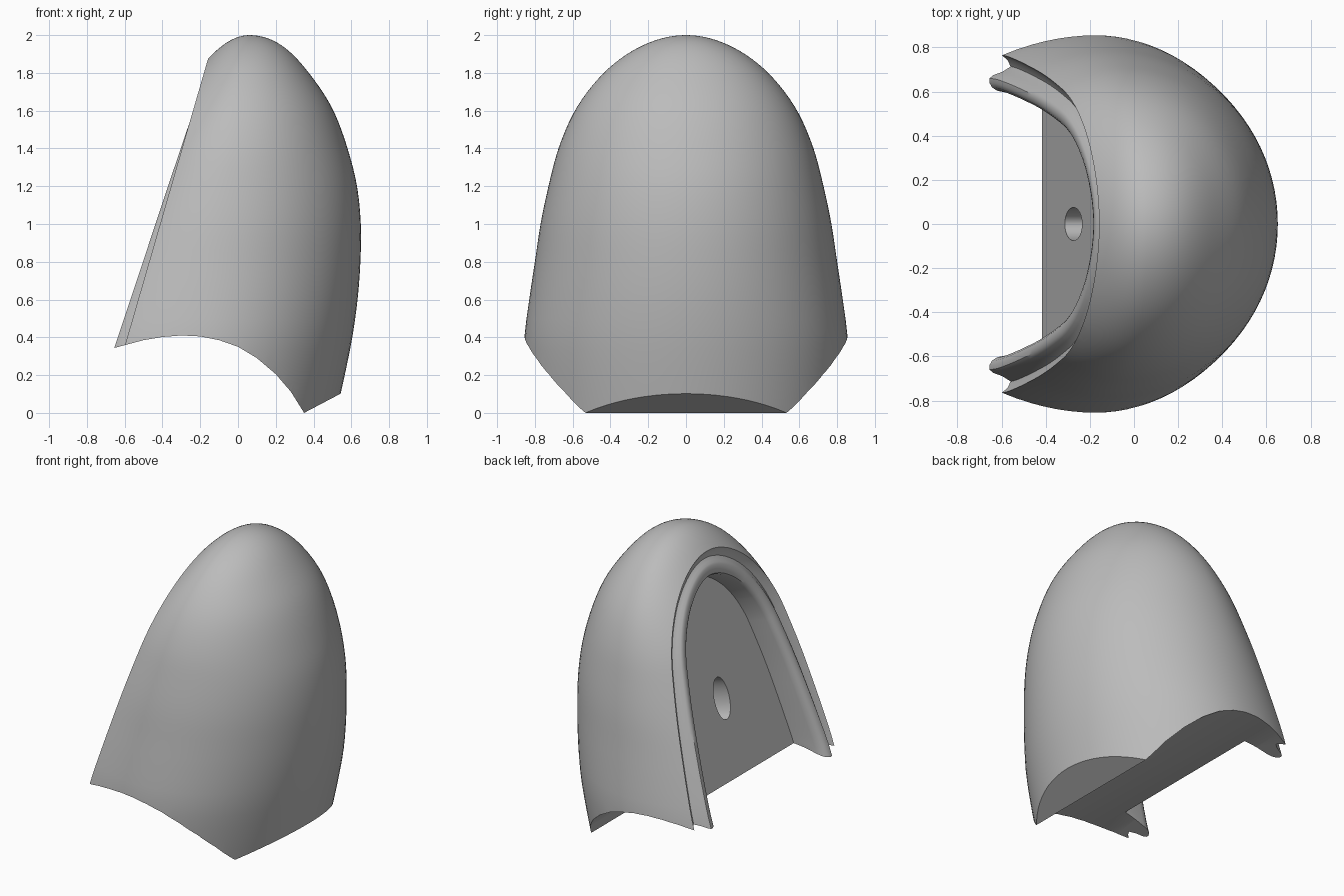
import bpy, bmesh, math
from mathutils import Vector

old = bpy.data.objects.get("Cube")
if old:
    bpy.data.objects.remove(old, do_unlink=True)

grey = bpy.data.materials.new("plain_grey")
grey.use_nodes = True
grey.diffuse_color = (0.5, 0.5, 0.5, 1)
grey.node_tree.nodes["Principled BSDF"].inputs["Base Color"].default_value = (0.5, 0.5, 0.5, 1)

# Shell radii at equal steps of depth below the crown
STEP = 0.2
SIDE = [0, .435, .588, .675, .728, .77, .80, .83, .855, .855, .845, .835, .83]
NOSE = [0, .345, .505, .61, .69, .74, .768, .783, .785, .775, .76, .74, .715]
REAR = [0, .26, .40, .52, .605, .685, .77, .84, .90, .96, 1.02, 1.08, 1.13]
RIM = Vector((-0.16, 0, 1.87))
NORMAL = Vector((-1, 0, 0.29)).normalized()


def radius(table, t):
    """Smooth interpolation of the squared radius, so the crown is round."""
    sq = [r * r for r in table]
    i = min(int(t / STEP), len(sq) - 2)
    f = t / STEP - i
    p1, p2 = sq[i], sq[i + 1]
    p0 = sq[i - 1] if i else 2 * p1 - p2
    p3 = sq[i + 2] if i + 2 < len(sq) else 2 * p2 - p1
    v = p1 + f / 2 * (p2 - p0 + f * (2 * p0 - 5 * p1 + 4 * p2 - p3 + f * (3 * (p1 - p2) + p3 - p0)))
    return math.sqrt(max(v, 0))


def make_object(name, bm):
    mesh = bpy.data.meshes.new(name)
    bm.normal_update()
    bm.to_mesh(mesh)
    bm.free()
    obj = bpy.data.objects.new(name, mesh)
    bpy.context.collection.objects.link(obj)
    mesh.materials.append(grey)
    return obj


def cut(target, cutter):
    mod = target.modifiers.new("cut", "BOOLEAN")
    mod.operation = "DIFFERENCE"
    mod.solver = "EXACT"
    mod.object = cutter
    bpy.context.view_layer.objects.active = target
    bpy.ops.object.modifier_apply(modifier=mod.name)
    bpy.data.objects.remove(cutter, do_unlink=True)


# Domed body lofted from two-part elliptical sections
bm = bmesh.new()
ROWS, SEGS = 48, 96
rings = []
for i in range(ROWS + 1):
    t = 2.4 * (i / ROWS) ** 2
    side, nose, rear = (radius(tab, t) for tab in (SIDE, NOSE, REAR))
    ring = []
    for j in range(SEGS):
        c, s = math.cos(math.tau * j / SEGS), math.sin(math.tau * j / SEGS)
        x = 0.06 - 0.15 * t + c * (nose if c > 0 else rear)
        ring.append(bm.verts.new((x, side * s, 2 - t)))
    rings.append(ring)
for lo, hi in zip(rings, rings[1:]):
    for j in range(SEGS):
        k = (j + 1) % SEGS
        bm.faces.new((lo[j], hi[j], hi[k], lo[k]))
bm.faces.new(rings[-1])
bmesh.ops.remove_doubles(bm, verts=bm.verts, dist=0.0005)

# Slanted opening
res = bmesh.ops.bisect_plane(bm, geom=bm.verts[:] + bm.edges[:] + bm.faces[:],
                             plane_co=RIM, plane_no=NORMAL, clear_outer=True)
rim_verts = [g for g in res["geom_cut"] if isinstance(g, bmesh.types.BMVert)]
bmesh.ops.remove_doubles(bm, verts=rim_verts, dist=0.012)
edges = [e for e in bm.edges if e.is_boundary]
bmesh.ops.contextual_create(bm, geom=edges)
bmesh.ops.recalc_face_normals(bm, faces=bm.faces)
cap = max(bm.faces, key=lambda f: f.normal.dot(NORMAL) * f.calc_area())

# Inward direction at each rim point, averaged over its neighbours
rim = [v.co.copy() for v in cap.verts]
count = len(rim)
inward = [NORMAL.cross(rim[(i + 2) % count] - rim[i - 2]).normalized() for i in range(count)]

# Rim section: distance inward, depth and share of the raised bead
SECTION = [(.02, -.022, 0), (.05, -.035, 0), (.075, -.02, .4), (.09, -.005, .8), (.105, 0, 1),
           (.125, 0, 1), (.145, -.005, .9), (.16, -.015, .7), (.168, -.035, .4), (.178, -.163, 0)]
for width, depth, bead in SECTION:
    bmesh.ops.inset_individual(bm, faces=[cap], thickness=0.001, use_even_offset=False)
    for v, co, direction in zip(cap.verts, rim, inward):
        rise = 0.05 * min(max((1.6 - co.z) / 1.25, -0.3), 1)
        v.co = co + direction * width + NORMAL * (depth + bead * rise)
shell = make_object("shell", bm)

# Curved underside with a flat nose chamfer
PROFILE = [(-.75, .31), (-.65, .345), (-.5, .385), (-.4, .402), (-.3, .41), (-.2, .405), (-.1, .385),
           (0, .35), (.1, .29), (.2, .205), (.28, .112), (.35, 0), (.54, .1), (.9, .29)]
bm = bmesh.new()
outline = [(-1.5, .31)] + PROFILE + [(.9, -1), (-1.5, -1)]
face = bm.faces.new([bm.verts.new((x, -1.5, z)) for x, z in outline])
ext = bmesh.ops.extrude_face_region(bm, geom=[face])
bmesh.ops.translate(bm, vec=(0, 3, 0), verts=[g for g in ext["geom"] if isinstance(g, bmesh.types.BMVert)])
bmesh.ops.recalc_face_normals(bm, faces=bm.faces)
cut(shell, make_object("underside_cutter", bm))

# Oval hole in the back panel
bm = bmesh.new()
bmesh.ops.create_cone(bm, cap_ends=True, segments=40, radius1=1, radius2=1, depth=0.6)
bmesh.ops.scale(bm, vec=(.14, .075, 1), verts=bm.verts)
hole = make_object("hole_cutter", bm)
hole.rotation_euler = (0, math.atan2(NORMAL.x, NORMAL.z), 0)
hole.location = (-0.27, 0, 0.89)
bpy.context.view_layer.update()
cut(shell, hole)

# Smooth shading with crisp edges
bpy.ops.object.select_all(action="DESELECT")
shell.select_set(True)
bpy.context.view_layer.objects.active = shell
bpy.ops.object.shade_smooth_by_angle(angle=math.radians(35))
